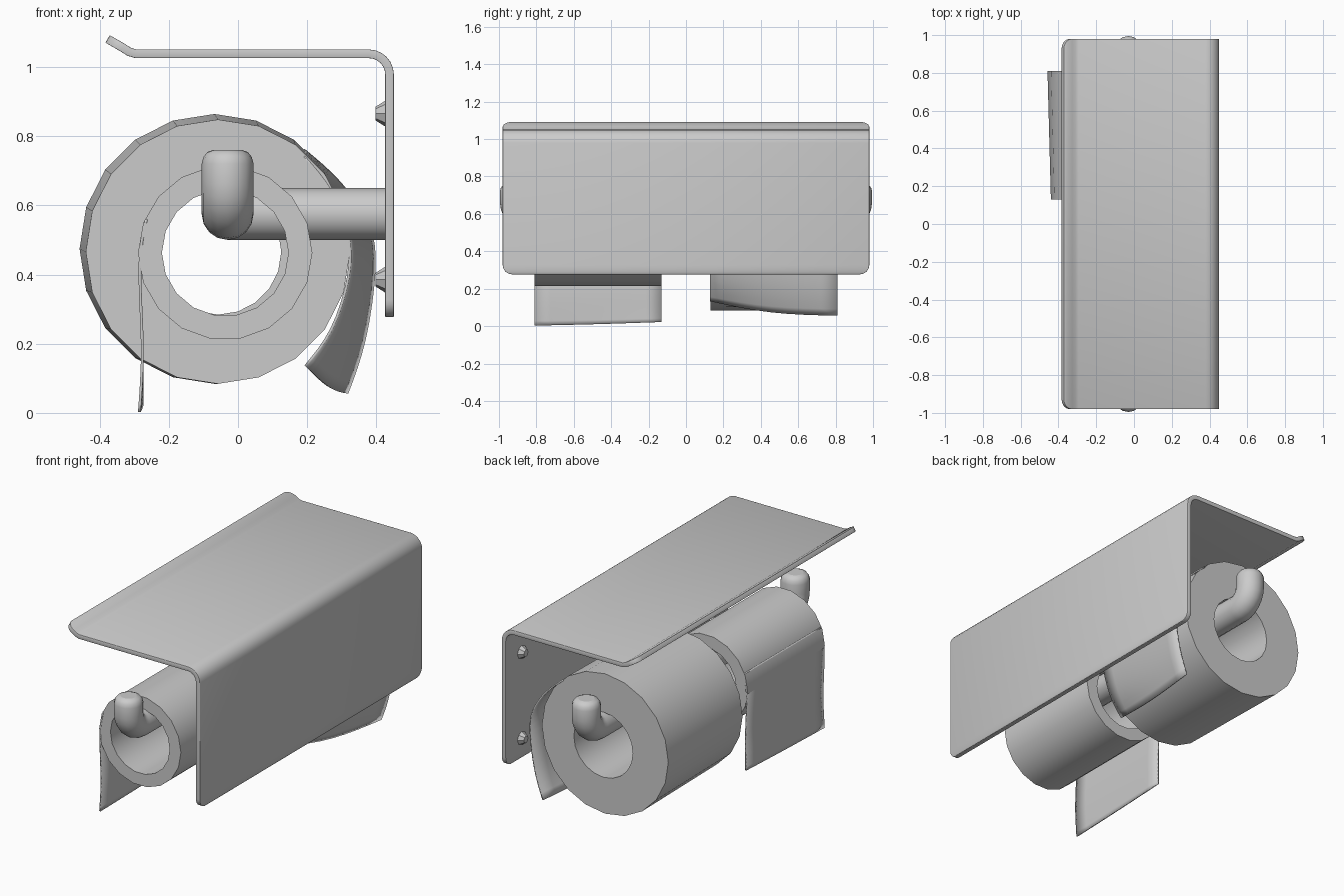
import bpy, bmesh
from math import sin, cos, pi, radians
from mathutils import Matrix

if "Cube" in bpy.data.objects:
    bpy.data.objects.remove(bpy.data.objects["Cube"])


def finish(obj, angle=35):
    bpy.ops.object.select_all(action='DESELECT')
    obj.select_set(True)
    bpy.context.view_layer.objects.active = obj
    bpy.ops.object.shade_smooth_by_angle(angle=radians(angle))
    return obj


def add_mesh(name, bm):
    bmesh.ops.recalc_face_normals(bm, faces=bm.faces)
    me = bpy.data.meshes.new(name)
    bm.to_mesh(me)
    bm.free()
    obj = bpy.data.objects.new(name, me)
    bpy.context.collection.objects.link(obj)
    return obj


def loft(name, rows, closed=False):
    """Skin equal-length rows of points; closed wraps both ways."""
    bm = bmesh.new()
    vs = [[bm.verts.new(p) for p in row] for row in rows]
    n, m = len(rows), len(rows[0])
    for i in range(n if closed else n - 1):
        for j in range(m if closed else m - 1):
            a, b = vs[i], vs[(i + 1) % n]
            k = (j + 1) % m
            bm.faces.new((a[j], a[k], b[k], b[j]))
    return add_mesh(name, bm)


def solidify(obj, t):
    mod = obj.modifiers.new("thickness", 'SOLIDIFY')
    mod.thickness, mod.offset = t, 0


def roll(name, front, back, hole, r_hole, sides):
    """Hollow roll; front/back = (x, y, z, radius)."""
    def ring(x, y, z, r):
        return [(x + r * cos(2 * pi * i / sides), y, z + r * sin(2 * pi * i / sides))
                for i in range(sides)]
    hx, hz = hole
    y0, y1 = front[1], back[1]
    rows = [ring(*front), ring(*back), ring(hx, y1, hz, r_hole), ring(hx, y0, hz, r_hole)]
    return finish(loft(name, rows, closed=True))


def paper(name, stations):
    """Loose sheet lofted through (y, [(x, z), ...]) stations."""
    obj = loft(name, [[(x, y, z) for x, z in pts] for y, pts in stations])
    sub = obj.modifiers.new("soften", 'SUBSURF')
    sub.levels = sub.render_levels = 2
    sub.boundary_smooth = 'PRESERVE_CORNERS'
    solidify(obj, 0.008)
    return finish(obj)


# Bent sheet cover: lip, roof, bend, back plate, with rounded corners
W, R = 0.98, 0.05
arc = [i * pi / 12 for i in range(7)]
stations = [(-0.377 + R * (1 - cos(a)) * 0.87, 1.081 - R * (1 - cos(a)) * 0.5, W - R * (1 - sin(a)))
            for a in arc]
stations += [(-0.315, 1.044, W), (-0.295, 1.038, W)]
stations += [(0.378 + 0.06 * sin(a), 0.978 + 0.06 * cos(a), W) for a in arc]
stations += [(0.438, 0.277 + R * (1 - cos(a)), W - R * (1 - sin(a))) for a in reversed(arc)]
cover = loft("sheet_cover", [[(x, -h, z), (x, h, z)] for x, z, h in stations])
solidify(cover, 0.025)
bev = cover.modifiers.new("soft_edge", 'BEVEL')
bev.width, bev.segments, bev.angle_limit = 0.007, 2, radians(50)
finish(cover, 40)

# Holder bar with both ends turned up and rounded off
half = [(0.83 + 0.09 * sin(a), 0.665 - 0.09 * cos(a), 1) for a in arc]
half += [(0.92, 0.72, 1), (0.92, 0.74, 0.93), (0.92, 0.754, 0.78), (0.92, 0.76, 0.55)]
path = [(-y, z, r) for y, z, r in reversed(half)] + half
cu = bpy.data.curves.new("holder_bar", 'CURVE')
cu.dimensions = '3D'
cu.bevel_depth, cu.bevel_resolution, cu.use_fill_caps = 0.075, 6, True
sp = cu.splines.new('POLY')
sp.points.add(len(path) - 1)
for p, (y, z, r) in zip(sp.points, path):
    p.co, p.radius = (-0.03, y, z, 1), r
bar = bpy.data.objects.new("holder_bar", cu)
bpy.context.collection.objects.link(bar)
bpy.context.view_layer.objects.active = bar
bar.select_set(True)
bpy.ops.object.convert(target='MESH')
finish(bpy.context.view_layer.objects.active, 40)


def cone_x(name, x0, x1, y, z, r0, r1, sides):
    """Cone or cylinder along x from x0 to x1."""
    bm = bmesh.new()
    mat = Matrix.Translation(((x0 + x1) / 2, y, z)) @ Matrix.Rotation(pi / 2, 4, 'Y')
    bmesh.ops.create_cone(bm, cap_ends=True, segments=sides, radius1=r0, radius2=r1,
                          depth=x1 - x0, matrix=mat)
    return finish(add_mesh(name, bm))


# Arm from the back plate to the bar, and four screw heads
cone_x("wall_arm", -0.03, 0.435, 0, 0.575, 0.075, 0.075, 20)
for y in (-0.84, 0.84):
    for z in (0.385, 0.865):
        cone_x("screw_head", 0.398, 0.43, y, z, 0.02, 0.04, 8)

# Nearly used roll in front, full roll behind
roll("small_roll", (-0.037, -0.81, 0.463, 0.252), (-0.037, -0.13, 0.463, 0.252),
     (-0.037, 0.463), 0.183, 18)
roll("large_roll", (-0.058, 0.13, 0.466, 0.382), (-0.068, 0.81, 0.474, 0.39),
     (-0.057, 0.466), 0.182, 20)

# Loose sheets hanging from each roll
small = [(-0.265, 0.56), (-0.284, 0.48), (-0.284, 0.36), (-0.275, 0.2), (-0.278, 0.1)]
paper("small_roll_sheet", [(-0.81, small + [(-0.285, 0.003)]),
                           (-0.47, small + [(-0.281, 0.01)]),
                           (-0.13, small + [(-0.277, 0.022)])])
paper("large_roll_sheet", [
    (0.13, [(0.19, 0.74), (0.27, 0.65), (0.325, 0.52), (0.328, 0.40), (0.275, 0.23), (0.195, 0.135)]),
    (0.45, [(0.19, 0.75), (0.29, 0.66), (0.355, 0.54), (0.37, 0.43), (0.33, 0.20), (0.265, 0.065)]),
    (0.81, [(0.19, 0.76), (0.30, 0.67), (0.385, 0.54), (0.402, 0.44), (0.37, 0.20), (0.315, 0.057)])])
